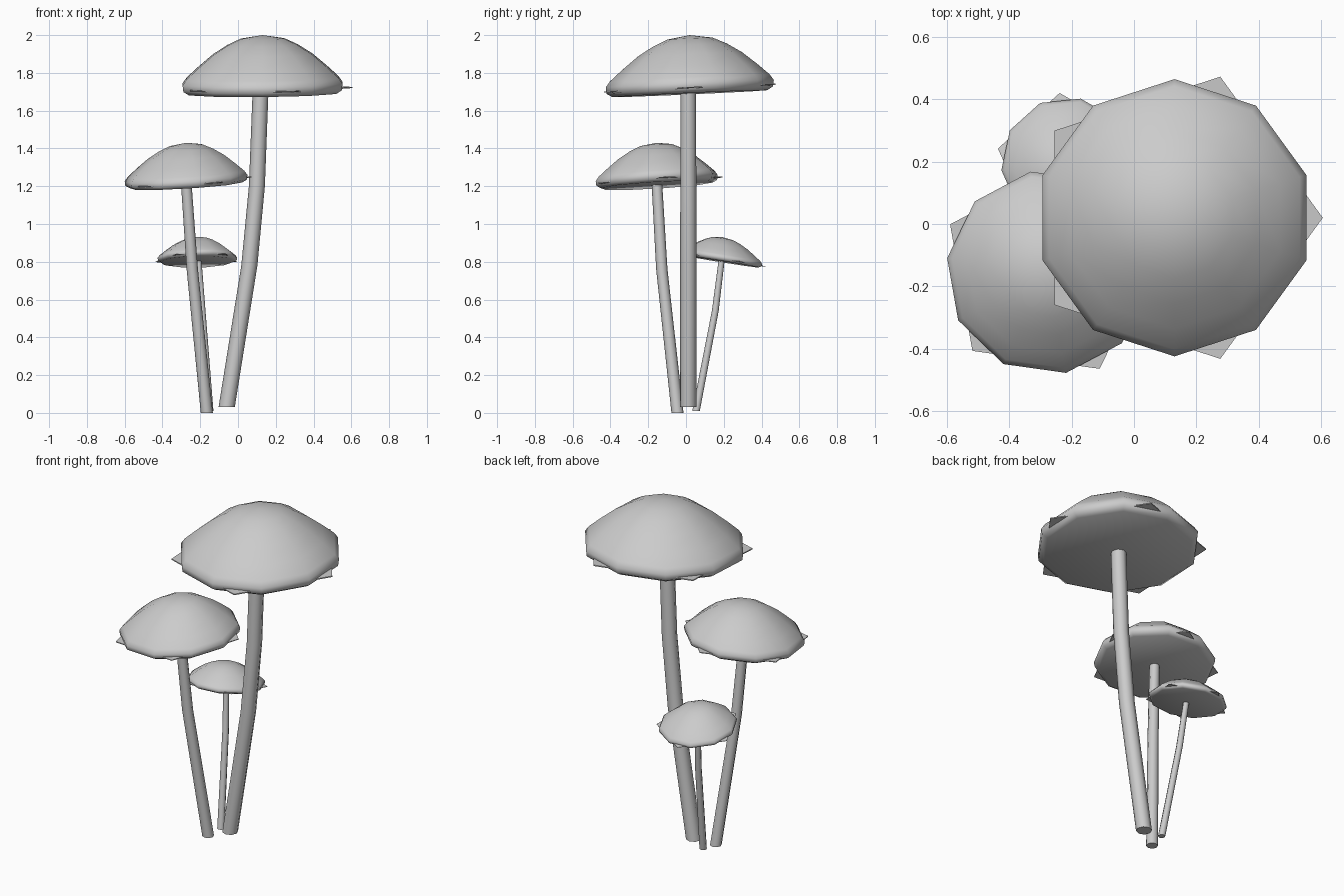
import bpy, bmesh
from math import sin, cos, tau, radians

if "Cube" in bpy.data.objects:
    bpy.data.objects.remove(bpy.data.objects["Cube"])

grey = bpy.data.materials.new("pale_grey")
grey.use_nodes = True
grey.diffuse_color = (0.6, 0.6, 0.6, 1)
grey.node_tree.nodes["Principled BSDF"].inputs["Base Color"].default_value = (0.6, 0.6, 0.6, 1)


def finish(bm, name, smooth=None):
    bmesh.ops.recalc_face_normals(bm, faces=bm.faces)
    mesh = bpy.data.meshes.new(name)
    bm.to_mesh(mesh)
    bm.free()
    mesh.materials.append(grey)
    obj = bpy.data.objects.new(name, mesh)
    bpy.context.collection.objects.link(obj)
    if smooth:
        bpy.ops.object.select_all(action='DESELECT')
        obj.select_set(True)
        bpy.context.view_layer.objects.active = obj
        bpy.ops.object.shade_smooth_by_angle(angle=radians(smooth))
    return obj


def loft(bm, rings):
    """Skin consecutive vertex rings; return the first and last ring."""
    n = len(rings[0])
    for a, b in zip(rings, rings[1:]):
        for i in range(n):
            j = (i + 1) % n
            bm.faces.new((a[i], a[j], b[j], b[i]))
    return rings[0], rings[-1]


# Cap cross-section: fraction of radius, fraction of height
PROFILE = [(0.92, 0), (0.99, 0.06), (1, 0.17), (0.95, 0.27),
           (0.80, 0.46), (0.62, 0.67), (0.44, 0.83), (0.27, 0.94)]


def cap(name, centre, radius, height, turn, slope):
    """Ten-sided tilted dome, with a thin five-pointed skirt under its rim."""
    x, y, z = centre

    def place(bm, r, a, h):
        dx, dy = r * cos(a), r * sin(a)
        return bm.verts.new((x + dx, y + dy, z + h + dx * slope[0] + dy * slope[1]))

    bm = bmesh.new()
    first = radians(turn) + tau / 20
    rings = [[place(bm, r * radius, first + i * tau / 10, h * height) for i in range(10)]
             for r, h in PROFILE]
    bottom, crown = loft(bm, rings)
    bm.faces.new(bottom)
    tip = place(bm, 0, 0, height)
    for i in range(10):
        bm.faces.new((crown[i], crown[(i + 1) % 10], tip))
    finish(bm, name, 100)

    # Skirt points
    bm = bmesh.new()
    skirt = [[place(bm, 1.07 * radius, radians(turn) + i * tau / 5, h * height)
              for i in range(5)] for h in (0.08, 0.10)]
    for ring in loft(bm, skirt):
        bm.faces.new(ring)
    finish(bm, name + "_skirt")


def stem(name, path, r_low, r_top):
    """Eight-sided tapering stalk along a bent path."""
    bm = bmesh.new()
    rings = []
    for k, (x, y, z) in enumerate(path):
        r = r_low + (r_top - r_low) * k / (len(path) - 1)
        rings.append([bm.verts.new((x + r * cos(i * tau / 8), y + r * sin(i * tau / 8), z))
                      for i in range(8)])
    for ring in loft(bm, rings):
        bm.faces.new(ring)
    finish(bm, name, 50)


# Tall mushroom
cap("tall_cap", (0.13, 0.02, 1.69), 0.445, 0.31, 0, (0.01, 0.045))
stem("tall_stem", [(-0.06, 0.012, 0.03), (0.06, 0.012, 0.78),
                   (0.10, 0.012, 1.2), (0.12, 0.012, 1.72)], 0.043, 0.042)

# Middle mushroom
cap("middle_cap", (-0.275, -0.155, 1.205), 0.328, 0.225, 10, (0.06, 0.06))
stem("middle_stem", [(-0.165, -0.045, 0), (-0.242, -0.128, 0.76),
                     (-0.275, -0.155, 1.23)], 0.032, 0.028)

# Small mushroom
cap("small_cap", (-0.215, 0.195, 0.80), 0.212, 0.13, 24, (0.02, -0.16))
stem("small_stem", [(-0.15, 0.053, 0.01), (-0.19, 0.155, 0.54),
                    (-0.21, 0.19, 0.82)], 0.02, 0.016)
